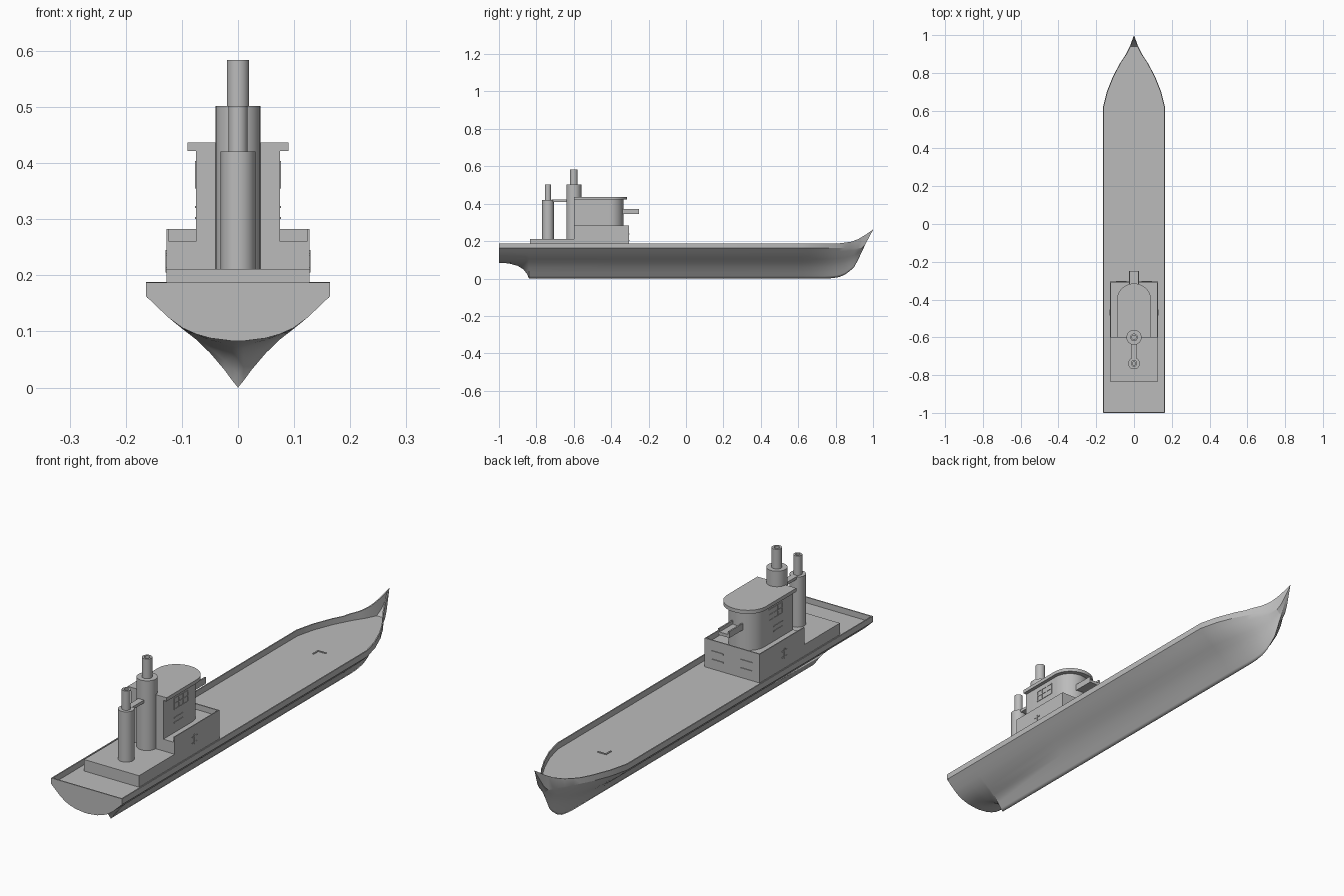
import bpy, bmesh, math

cube = bpy.data.objects.get("Cube")
if cube:
    bpy.data.objects.remove(cube, do_unlink=True)

grey = bpy.data.materials.new("ship grey")
grey.use_nodes = True
grey.diffuse_color = (0.5, 0.5, 0.5, 1)
grey.node_tree.nodes["Principled BSDF"].inputs["Base Color"].default_value = (0.5, 0.5, 0.5, 1)


def finish(name, bm, smooth=None):
    bmesh.ops.remove_doubles(bm, verts=bm.verts, dist=0.0003)
    bmesh.ops.recalc_face_normals(bm, faces=bm.faces)
    mesh = bpy.data.meshes.new(name)
    bm.to_mesh(mesh)
    bm.free()
    obj = bpy.data.objects.new(name, mesh)
    bpy.context.collection.objects.link(obj)
    mesh.materials.append(grey)
    if smooth:
        bpy.ops.object.select_all(action="DESELECT")
        obj.select_set(True)
        bpy.context.view_layer.objects.active = obj
        bpy.ops.object.shade_smooth_by_angle(angle=math.radians(smooth))
    return obj


def box(name, x0, x1, y0, y1, z0, z1):
    bm = bmesh.new()
    bmesh.ops.create_cube(bm, size=1)
    for v in bm.verts:
        v.co = ((x0 + x1) / 2 + v.co.x * (x1 - x0), (y0 + y1) / 2 + v.co.y * (y1 - y0),
                (z0 + z1) / 2 + v.co.z * (z1 - z0))
    return finish(name, bm)


def prism(name, outline, z0, z1):
    bm = bmesh.new()
    face = bm.faces.new([bm.verts.new((x, y, z0)) for x, y in outline])
    top = bmesh.ops.extrude_face_region(bm, geom=[face], use_keep_orig=True)["geom"]
    for v in top:
        if isinstance(v, bmesh.types.BMVert):
            v.co.z = z1
    return finish(name, bm, 30)


def lathe(name, profile, y, sides=32):
    bm = bmesh.new()
    rings = [[bm.verts.new((r * math.cos(a), y + r * math.sin(a), z))
              for a in (math.tau * i / sides for i in range(sides))] for r, z in profile]
    for a, b in zip(rings, rings[1:]):
        for i in range(sides):
            j = (i + 1) % sides
            bm.faces.new((a[i], a[j], b[j], b[i]))
    return finish(name, bm, 30)


def lookup(table, y):
    for (a, u), (b, v) in zip(table, table[1:]):
        if y <= b:
            return u + (v - u) * max(0, (y - a) / (b - a))
    return table[-1][1]


# Hull: half sections lofted along the length, then mirrored
WIDTH = [(-1, .164), (.62, .164), (.7, .144), (.78, .112), (.85, .075), (.9, .042), (.94, .022), (1, 0)]
RIM = [(-1, .187), (.82, .188), (.88, .196), (.92, .21), (.96, .234), (1, .262)]
STEM = [(-1, 0), (.77, 0), (.82, .008), (.86, .025), (.9, .062), (.93, .12), (.96, .185), (1, .26)]
STERN = [(-1, 1), (-.95, .98), (-.9, .82), (-.87, .6), (-.85, .3), (-.84, 0)]
# fraction of half breadth, height amidships, height at the transom
SECTION = [(0, 0, .083), (.06, .012, .083), (.15, .032, .085), (.3, .061, .088), (.45, .085, .095),
           (.6, .104, .106), (.75, .124, .124), (.88, .144, .144), (1, .163, .163)]
DECK, WALL = .163, .005

stations = [-1, -.97, -.95, -.92, -.9, -.87, -.85, -.84, -.4, .1, .62, .66, .7, .74, .78, .82,
            .85, .88, .9, .92, .94, .96, .98, 1]
bm = bmesh.new()
rows = []
for y in stations:
    w, rim, stem, blend = (lookup(t, y) for t in (WIDTH, RIM, STEM, STERN))
    shelf = max(DECK, stem)
    half = [(w * f, stem + (m + (t - m) * blend) / DECK * (shelf - stem)) for f, m, t in SECTION]
    inner = max(w - WALL, 0)
    half += [(w, rim), (inner, rim), (inner, shelf), (0, shelf)]
    rows.append([bm.verts.new((x, y, z)) for x, z in half])
for a, b in zip(rows, rows[1:]):
    for i in range(len(a) - 1):
        bm.faces.new((a[i], a[i + 1], b[i + 1], b[i]))
bm.faces.new(rows[0])
bmesh.ops.dissolve_degenerate(bm, edges=bm.edges, dist=0.0002)
hull = finish("hull", bm, 25)
mirror = hull.modifiers.new("mirror", "MIRROR")
mirror.merge_threshold = 0.0005
box("stern_bulwark", -.162, .162, -1, -.995, .16, .187)

# Deck marking
box("deck_hatch_bar", -.02, .02, .55, .556, DECK, DECK + .003)
box("deck_hatch_end", -.02, -.014, .52, .55, DECK, DECK + .003)

# Deckhouse with a parapet that is open at the back
box("aft_platform", -.127, .127, -.835, -.6, .16, .211)
box("deckhouse", -.127, .127, -.6, -.305, .16, .26)
box("parapet_front", -.127, .127, -.31, -.305, .26, .283)
for side, s in (("left", 1), ("right", -1)):
    lo, hi = sorted((s * .123, s * .127))
    box("parapet_" + side, lo, hi, -.6, -.305, .26, .283)


# Bridge with a rounded front and overhanging roof
def arch(w, back, shoulder, nose):
    curve = [(w * math.cos(a), shoulder + (nose - shoulder) * math.sin(a))
             for a in (math.pi * i / 24 for i in range(25))]
    return [(-w, back), (w, back)] + curve


prism("bridge", arch(.075, -.6, -.41, -.335), .26, .424)
prism("bridge_roof", arch(.09, -.6, -.4, -.315), .422, .437)

# Forward lookout with a raised rim
box("lookout_floor", -.026, .026, -.36, -.25, .345, .358)
for side, s in (("left", 1), ("right", -1)):
    lo, hi = sorted((s * .02, s * .026))
    box("lookout_rail_" + side, lo, hi, -.36, -.25, .358, .372)

# Funnels, open at the top
lathe("main_funnel", [(0, .16), (.04, .16), (.04, .502), (.02, .502), (.02, .584),
                      (.011, .584), (.011, .54), (0, .54)], -.6)
lathe("aft_funnel", [(0, .2), (.031, .2), (.031, .421), (.017, .421), (.017, .502),
                     (.009, .502), (.009, .46), (0, .46)], -.738)
box("funnel_link", -.013, .013, -.72, -.63, .41, .422)

# Raised window bars, slits and side emblem
for side, s in (("left", 1), ("right", -1)):
    lo, hi = sorted((s * .074, s * .077))
    for k in range(4):
        y = -.53 + k * .03
        box("window_post_" + side, lo, hi, y, y + .004, .355, .4)
    for z in (.355, .378, .4):
        box("window_bar_" + side, lo, hi, -.53, -.436, z, z + .004)
    for z in (.3, .32):
        box("bridge_slit_" + side, lo, hi, -.53, -.47, z, z + .004)
    lo, hi = sorted((s * .126, s * .129))
    box("emblem_post_" + side, lo, hi, -.472, -.466, .205, .245)
    for z in (.21, .235):
        box("emblem_bar_" + side, lo, hi, -.485, -.453, z, z + .004)
    for z in (.2, .235):
        lo, hi = sorted((s * .04, s * .095))
        box("front_slit_" + side, lo, hi, -.306, -.302, z, z + .005)
